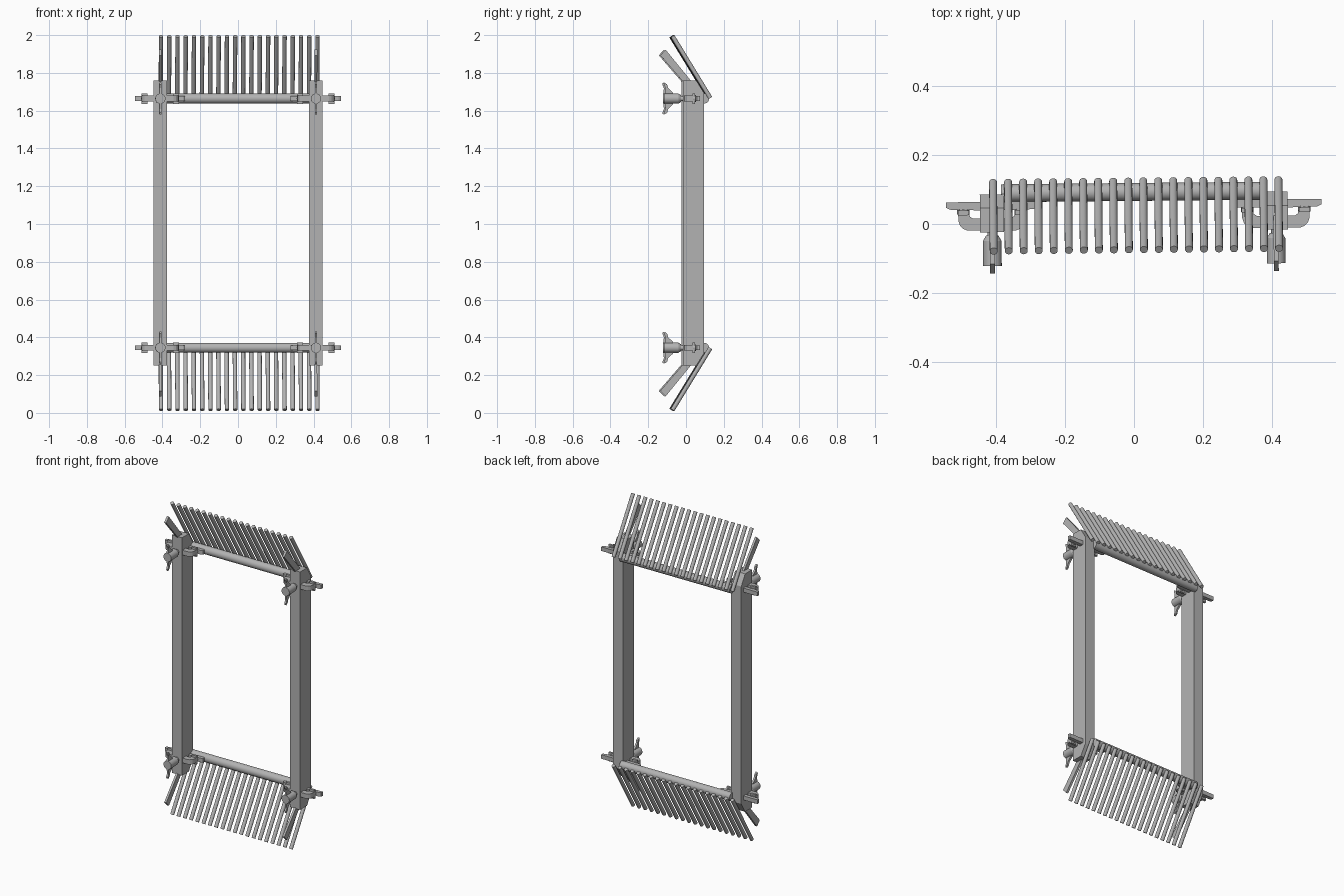
import bpy, bmesh
from math import pi, radians
from mathutils import Matrix, Vector

cube = bpy.data.objects.get("Cube")
if cube:
    bpy.data.objects.remove(cube)

steel = bpy.data.materials.new("grey steel")
steel.use_nodes = True
GREY = (0.45, 0.45, 0.45, 1)
steel.diffuse_color = GREY
steel.node_tree.nodes["Principled BSDF"].inputs["Base Color"].default_value = GREY

TILT = Matrix.Rotation(0.0095, 4, "Z")   # the whole frame is turned very slightly
POST_X = 0.412
LEVELS = (("lower", 0.345), ("upper", 1.664))
SIDES = (("right", -1), ("left", 1))


def finish(name, bm, smooth=False):
    bmesh.ops.recalc_face_normals(bm, faces=bm.faces)
    bm.transform(TILT)
    mesh = bpy.data.meshes.new(name)
    bm.to_mesh(mesh)
    bm.free()
    mesh.materials.append(steel)
    obj = bpy.data.objects.new(name, mesh)
    bpy.context.collection.objects.link(obj)
    if smooth:
        bpy.ops.object.select_all(action="DESELECT")
        obj.select_set(True)
        bpy.context.view_layer.objects.active = obj
        bpy.ops.object.shade_smooth_by_angle(angle=radians(40))
    return obj


def prism(bm, points, place, thickness):
    """Extrude an outline; place(u, v, w) maps outline and depth to space."""
    h = thickness / 2
    ends = [[bm.verts.new(place(u, v, w)) for u, v in points] for w in (-h, h)]
    bm.faces.new(ends[0])
    bm.faces.new(ends[1][::-1])
    for i in range(len(points)):
        j = (i + 1) % len(points)
        bm.faces.new((ends[0][i], ends[0][j], ends[1][j], ends[1][i]))


def rod(bm, start, end, r1, r2=None, sides=16):
    a, b = Vector(start), Vector(end)
    turn = (b - a).to_track_quat("Z", "Y").to_matrix().to_4x4()
    bmesh.ops.create_cone(bm, cap_ends=True, segments=sides, radius1=r1,
                          radius2=r1 if r2 is None else r2, depth=(b - a).length,
                          matrix=Matrix.Translation((a + b) / 2) @ turn)


def mirrored(half):
    return half + [(-u, v) for u, v in reversed(half)]


# Upright posts, with the back corners cut to the slope of the slats
POST = [(-0.02, 0.25), (0.05, 0.25), (0.09, 0.315),
        (0.09, 1.695), (0.05, 1.76), (-0.02, 1.76)]
for side, s in SIDES:
    bm = bmesh.new()
    prism(bm, POST, lambda y, z, w: (s * POST_X + w, y, z), 0.07)
    finish(side + "_post", bm)

MID = 1.005
for level, z0 in LEVELS:
    up = 1 if z0 > MID else -1

    # Cross bar
    bm = bmesh.new()
    rod(bm, (-0.385, 0.093, z0), (0.385, 0.093, z0), 0.026, sides=24)
    finish(level + "_cross_bar", bm, True)

    # Row of sloping round slats
    bm = bmesh.new()
    for i in range(20):
        x = -0.408 + i * 0.0436
        rod(bm, (x, 0.125, MID + up * 0.662), (x, -0.075, MID + up * 0.989), 0.0115)
    finish(level + "_slats", bm, True)

    for side, s in SIDES:
        cx = s * POST_X
        tag = level + "_" + side

        # Flat arm leaning forward from the post end
        arm = [(-0.14, 0.888), (-0.112, 0.918), (0.025, 0.75), (-0.012, 0.74)]
        bm = bmesh.new()
        prism(bm, arm, lambda y, z, w: (cx + w, y, MID + up * z), 0.014)
        finish(tag + "_arm", bm)

        # Curved clamp yoke around the post
        yoke = [(0, -0.017), (0.07, -0.015), (0.083, -0.01), (0.093, 0),
                (0.098, 0.015), (0.098, 0.036), (0.067, 0.036),
                (0.064, 0.026), (0.055, 0.02), (0, 0.02)]
        bm = bmesh.new()
        prism(bm, mirrored(yoke[1:-1]), lambda x, y, w: (cx + x, y, z0 + w), 0.03)
        finish(tag + "_clamp_yoke", bm)

        # Tapered plate that the yoke presses against
        plate = [(0.133, 0.068), (0.133, 0.052), (0.12, 0.046), (0.04, 0.044)]
        bm = bmesh.new()
        prism(bm, mirrored(plate), lambda x, y, w: (cx + x, y, z0 + w), 0.026)
        finish(tag + "_clamp_plate", bm)

        # Round pads between yoke and plate
        bm = bmesh.new()
        for k in (-1, 1):
            x = cx + k * 0.083
            rod(bm, (x, 0.032, z0), (x, 0.047, z0), 0.018)
            prism(bm, [(-0.016, 0.03), (0.016, 0.03), (0.016, 0.044), (-0.016, 0.044)],
                  lambda u, y, w: (x + u, y, z0 + w), 0.056)
        finish(tag + "_clamp_pads", bm, True)

        # Screw and hub of the wing nut
        bm = bmesh.new()
        rod(bm, (cx, -0.04, z0), (cx, 0, z0), 0.014)
        rod(bm, (cx, -0.118, z0), (cx, -0.045, z0), 0.027, sides=24)
        rod(bm, (cx, -0.045, z0), (cx, -0.03, z0), 0.027, 0.018, sides=24)
        finish(tag + "_wing_nut_hub", bm, True)

        # Two thin flared wings
        wing = [(-0.07, 0.015), (-0.072, 0.03), (-0.098, 0.055), (-0.104, 0.075),
                (-0.118, 0.085), (-0.121, 0.075), (-0.113, 0.055), (-0.118, 0.015)]
        bm = bmesh.new()
        for k in (-1, 1):
            prism(bm, wing, lambda y, z, w: (cx + w, y, z0 + k * z), 0.012)
        finish(tag + "_wings", bm)
